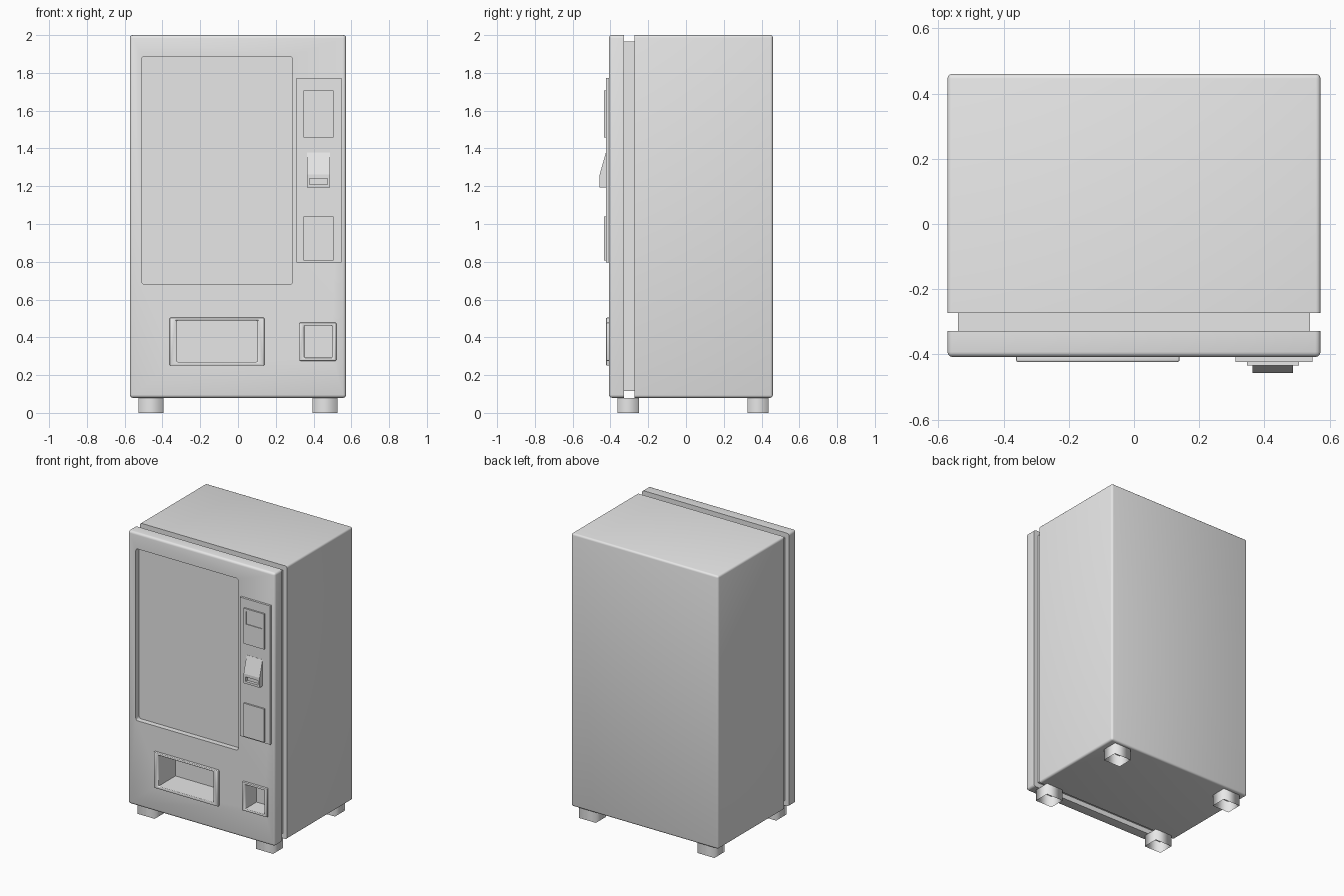
import bpy, bmesh, math
from mathutils import Vector

cube = bpy.data.objects.get("Cube")
if cube:
    bpy.data.objects.remove(cube, do_unlink=True)

grey = bpy.data.materials.new("plain_grey")
grey.use_nodes = True
grey.diffuse_color = (0.8, 0.8, 0.8, 1)
grey.node_tree.nodes["Principled BSDF"].inputs["Base Color"].default_value = (0.8, 0.8, 0.8, 1)


def make(name, bm):
    bmesh.ops.recalc_face_normals(bm, faces=bm.faces)
    mesh = bpy.data.meshes.new(name)
    bm.to_mesh(mesh)
    bm.free()
    mesh.materials.append(grey)
    obj = bpy.data.objects.new(name, mesh)
    bpy.context.collection.objects.link(obj)
    return obj


def box(name, x, y, z, bevel=0, keep=lambda m: True):
    """Box between pairs of limits; edges whose midpoint passes keep are rounded."""
    bm = bmesh.new()
    bmesh.ops.create_cube(bm, size=1)
    for v in bm.verts:
        v.co = Vector([lim[0] if c < 0 else lim[1] for c, lim in zip(v.co, (x, y, z))])
    if bevel:
        edges = [e for e in bm.edges if keep((e.verts[0].co + e.verts[1].co) / 2)]
        bmesh.ops.bevel(bm, geom=edges, offset=bevel, segments=3, profile=0.5, affect='EDGES')
    return make(name, bm)


def apply(obj, mod):
    with bpy.context.temp_override(object=obj, active_object=obj):
        bpy.ops.object.modifier_apply(modifier=mod.name)


def cut(obj, *cutters):
    for c in cutters:
        mod = obj.modifiers.new("cut", 'BOOLEAN')
        mod.operation, mod.solver, mod.object = 'DIFFERENCE', 'EXACT', c
        apply(obj, mod)


def smooth(obj):
    bpy.ops.object.select_all(action='DESELECT')
    obj.select_set(True)
    bpy.context.view_layer.objects.active = obj
    bpy.ops.object.shade_smooth_by_angle(angle=math.radians(40))


W, FRONT = 0.572, -0.408

# Cabinet, recessed seam and door
cabinet = box("cabinet", (-W, W), (-0.273, 0.46), (0.08, 2), 0.014, lambda m: m.y > -0.27)
seam = box("door_seam", (-0.54, 0.54), (-0.328, -0.273), (0.115, 1.966))
door = box("door", (-W, W), (FRONT, -0.328), (0.08, 2), 0.016, lambda m: m.y < -0.33)

# Recesses for the window, product bin and change bin
window_cut = box("window_cutter", (-0.51, 0.288), (-0.6, -0.37), (0.68, 1.888), 0.015,
                 lambda m: -0.59 < m.y < -0.38)
product_cut = box("product_cutter", (-0.325, 0.103), (-0.6, -0.23), (0.27, 0.488))
change_cut = box("change_cutter", (0.351, 0.5), (-0.6, -0.295), (0.292, 0.462))
cut(door, window_cut, product_cut, change_cut)
cut(seam, product_cut, change_cut)
cut(cabinet, product_cut)

# Raised frames round the two bins
frames = [(box("product_bin_frame", (-0.362, 0.14), (-0.423, -0.4), (0.25, 0.504)), product_cut),
          (box("change_bin_frame", (0.325, 0.521), (-0.423, -0.4), (0.276, 0.478)), change_cut)]
for frame, cutter in frames:
    cut(frame, cutter)
    mod = frame.modifiers.new("round", 'BEVEL')
    mod.width, mod.segments, mod.limit_method = 0.006, 2, 'ANGLE'
    apply(frame, mod)

# Payment panel with a display and a keypad plate
panel = box("payment_panel", (0.311, 0.547), (-0.423, -0.4), (0.796, 1.772))
display = box("display", (0.346, 0.506), (-0.434, -0.42), (1.459, 1.708))
display_cut = box("display_cutter", (0.366, 0.49), (-0.5, -0.429), (1.6, 1.69))
cut(display, display_cut)
keypad = box("keypad_plate", (0.346, 0.506), (-0.434, -0.42), (0.806, 1.04))

# Wedge-shaped note reader with a slot
bm = bmesh.new()
profile = [(-0.42, 1.194), (-0.457, 1.194), (-0.457, 1.262), (-0.424, 1.379), (-0.42, 1.379)]
side = bm.faces.new([bm.verts.new((0.364, y, z)) for y, z in profile])
out = bmesh.ops.extrude_face_region(bm, geom=[side])
bmesh.ops.translate(bm, vec=(0.124, 0, 0),
                    verts=[g for g in out["geom"] if isinstance(g, bmesh.types.BMVert)])
reader = make("note_reader", bm)
slot_cut = box("slot_cutter", (0.378, 0.474), (-0.5, -0.437), (1.21, 1.241))
cut(reader, slot_cut)

# Open-ended square feet
for side_name, x in (("right", -0.461), ("left", 0.461)):
    for end_name, y in (("front", -0.306), ("back", 0.381)):
        foot = box(f"{end_name}_{side_name}_foot", (x - 0.066, x + 0.066),
                   (y - 0.056, y + 0.056), (0, 0.08))
        bm = bmesh.new()
        bm.from_mesh(foot.data)
        caps = [f for f in bm.faces if abs(f.normal.z) > 0.9]
        bmesh.ops.delete(bm, geom=caps, context='FACES_ONLY')
        for f in bm.faces:
            f.smooth = True
        bm.to_mesh(foot.data)
        bm.free()

# Remove the helpers and shade the rounded parts
for cutter in (window_cut, product_cut, change_cut, display_cut, slot_cut):
    bpy.data.objects.remove(cutter, do_unlink=True)
for part in (cabinet, door, frames[0][0], frames[1][0]):
    smooth(part)
